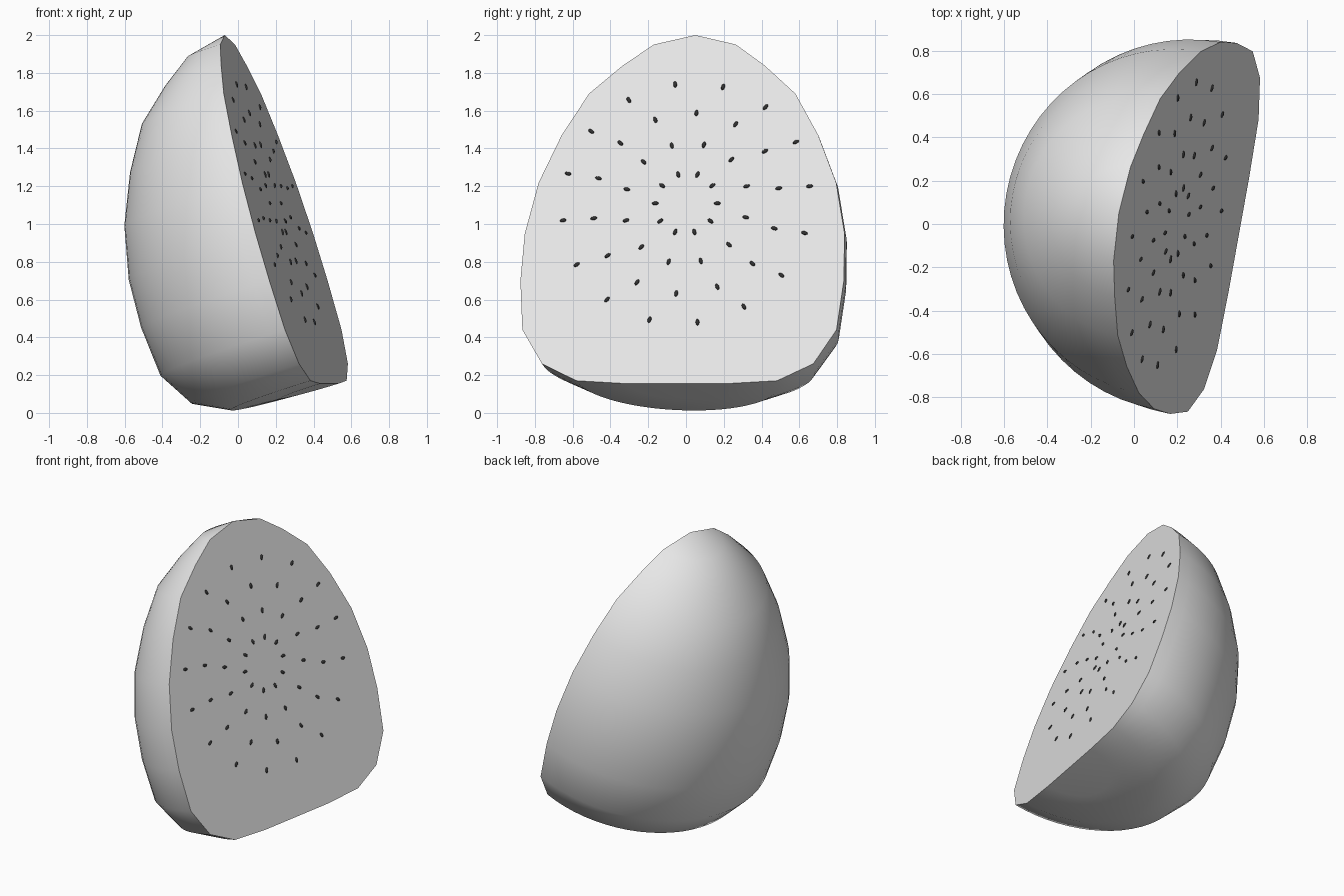
import bpy, bmesh, math
from mathutils import Matrix, Vector

if "Cube" in bpy.data.objects:
    bpy.data.objects.remove(bpy.data.objects["Cube"])

# Tilted frame of the cut face: across, up, outward
across = Vector((0.18, 1, 0)).normalized()
outward = Vector((1, -0.18, 0.31)).normalized()
up = outward.cross(across)
frame = Matrix((across, up, outward)).transposed().to_4x4()
frame.translation = (0.484, -0.05, 0.155)


def material(name, rgb):
    m = bpy.data.materials.new(name)
    m.diffuse_color = (*rgb, 1)
    m.use_nodes = True
    m.node_tree.nodes["Principled BSDF"].inputs["Base Color"].default_value = m.diffuse_color
    return m


def add_object(name, bm, mat, angle):
    bmesh.ops.recalc_face_normals(bm, faces=bm.faces)
    bm.transform(frame)
    me = bpy.data.meshes.new(name)
    bm.to_mesh(me)
    bm.free()
    me.materials.append(mat)
    ob = bpy.data.objects.new(name, me)
    bpy.context.collection.objects.link(ob)
    bpy.ops.object.select_all(action='DESELECT')
    ob.select_set(True)
    bpy.context.view_layer.objects.active = ob
    bpy.ops.object.shade_smooth_by_angle(angle=math.radians(angle))
    return ob


grey = material("light_grey", (0.8, 0.8, 0.8))
dark = material("seed_black", (0.03, 0.03, 0.03))

# Halved fruit: egg profile (radius, height) turned through half a circle
profile = [(0, 0), (0.27, 0), (0.54, 0.016), (0.73, 0.11), (0.845, 0.298),
           (0.87, 0.57), (0.86, 0.831), (0.80, 1.113), (0.69, 1.375),
           (0.555, 1.605), (0.38, 1.762), (0.22, 1.877), (0, 1.929)]
bm = bmesh.new()
verts = [bm.verts.new((r, s, 0)) for r, s in profile]
edges = [bm.edges.new(pair) for pair in zip(verts, verts[1:])]
bmesh.ops.spin(bm, geom=verts + edges, cent=(0, 0, 0), axis=(0, 1, 0),
               angle=math.pi, steps=32)
bmesh.ops.remove_doubles(bm, verts=bm.verts, dist=0.0005)
# Flat cut face closes the open rim
rim = [e for e in bm.edges if len(e.link_faces) == 1]
bmesh.ops.contextual_create(bm, geom=rim)
add_object("fruit_half", bm, grey, 50)

# Seeds: four rings of small radial ovals on the cut face
bm = bmesh.new()
rings = [(10, 0.167, 0), (12, 0.333, 16.5), (14, 0.5, 9.6), (16, 0.665, 8.2)]
for count, radius, phase in rings:
    for i in range(count):
        turn = math.radians(phase + 360 * i / count)
        place = (Matrix.Translation((0, 0.998, 0)) @ Matrix.Rotation(turn, 4, 'Z')
                 @ Matrix.Translation((radius, 0, 0))
                 @ Matrix.Diagonal((0.018, 0.010, 0.008, 1)))
        bmesh.ops.create_uvsphere(bm, u_segments=10, v_segments=6,
                                  radius=1, matrix=place)
add_object("seeds", bm, dark, 60)
